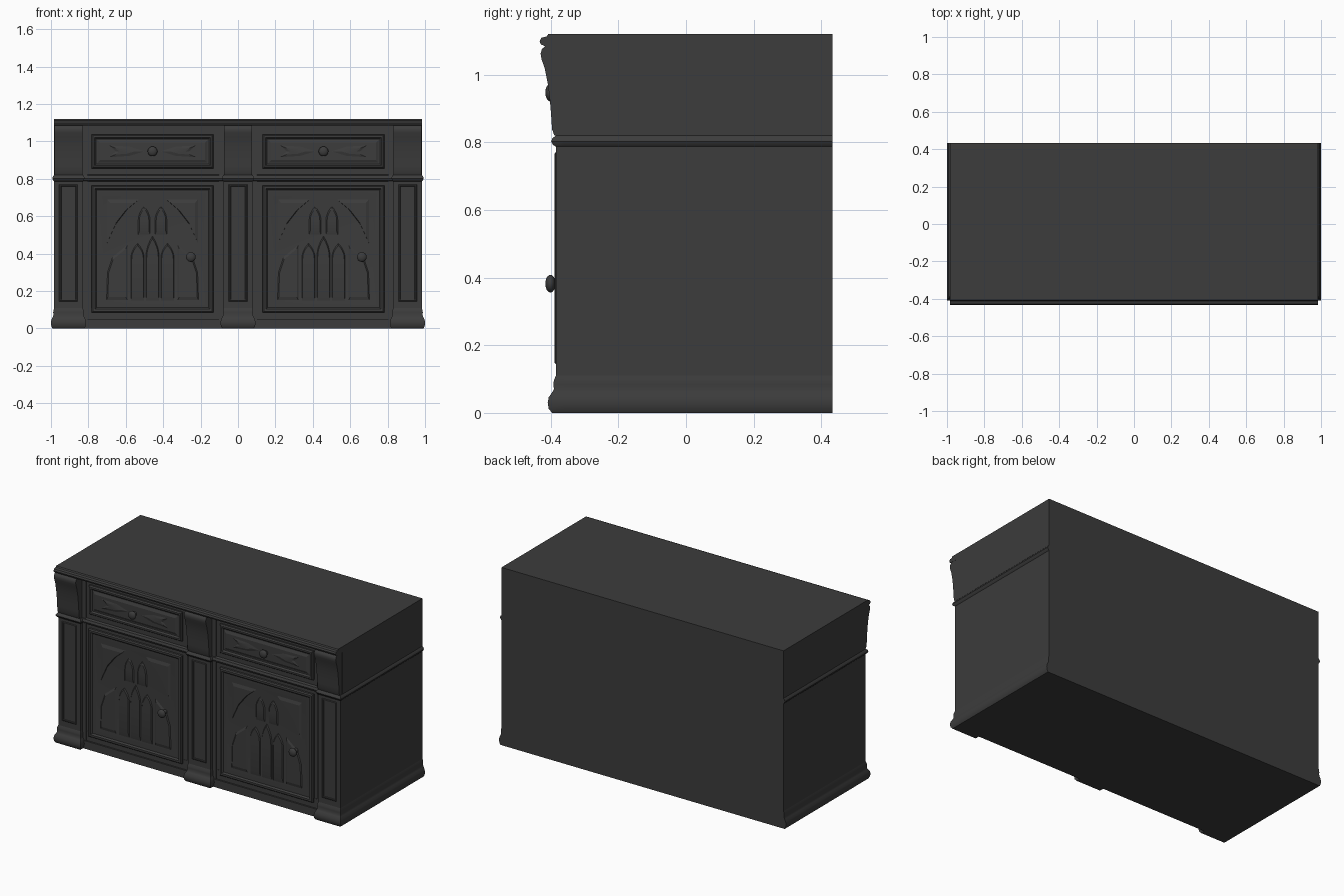
import bpy, bmesh, math
from mathutils import Matrix

cube = bpy.data.objects.get("Cube")
if cube:
    bpy.data.objects.remove(cube, do_unlink=True)

wood = bpy.data.materials.new("dark charcoal wood")
wood.use_nodes = True
COLOUR = (0.045, 0.045, 0.045, 1)
wood.diffuse_color = COLOUR
bsdf = wood.node_tree.nodes["Principled BSDF"]
bsdf.inputs["Base Color"].default_value = COLOUR
bsdf.inputs["Roughness"].default_value = 0.8

SIDE, BACK, FACE, PILASTER, TOP = 0.983, 0.433, -0.357, -0.385, 1.12


def finish(name, bm, angle=35):
    bmesh.ops.recalc_face_normals(bm, faces=bm.faces)
    mesh = bpy.data.meshes.new(name)
    bm.to_mesh(mesh)
    bm.free()
    obj = bpy.data.objects.new(name, mesh)
    bpy.context.collection.objects.link(obj)
    mesh.materials.append(wood)
    bpy.ops.object.select_all(action='DESELECT')
    obj.select_set(True)
    bpy.context.view_layer.objects.active = obj
    bpy.ops.object.shade_smooth_by_angle(angle=math.radians(angle))
    return obj


def loft(name, rings, angle=35):
    """Skin a list of equal-length point rings and cap both ends."""
    bm = bmesh.new()
    rows = [[bm.verts.new(p) for p in ring] for ring in rings]
    n = len(rows[0])
    for a, b in zip(rows, rows[1:]):
        for i in range(n):
            bm.faces.new((a[i], a[(i + 1) % n], b[(i + 1) % n], b[i]))
    bm.faces.new(rows[0])
    bm.faces.new(rows[-1])
    return finish(name, bm, angle)


def flat_rect(x0, x1, y0, y1, z):
    return [(x0, y0, z), (x1, y0, z), (x1, y1, z), (x0, y1, z)]


def box(name, x0, x1, y0, y1, z0, z1):
    return loft(name, [flat_rect(x0, x1, y0, y1, z) for z in (z0, z1)])


def extrude_x(name, profile, x0, x1):
    """Run a (y, z) profile from x0 to x1."""
    return loft(name, [[(x, y, z) for y, z in profile] for x in (x0, x1)])


def framed(name, x0, x1, z0, z1, steps):
    """Rectangular panel on the front: steps are (inset, y) pairs."""
    return loft(name, [[(x0 + d, y, z0 + d), (x1 - d, y, z0 + d),
                        (x1 - d, y, z1 - d), (x0 + d, y, z1 - d)]
                       for d, y in steps], 20)


def carved(name, outline, y0, y1, shrink=0.75):
    """Shallow carved plate with sloping edges from an (x, z) outline."""
    cx = sum(p[0] for p in outline) / len(outline)
    cz = sum(p[1] for p in outline) / len(outline)
    return loft(name, [[(cx + (x - cx) * s, y, cz + (z - cz) * s)
                        for x, z in outline] for s, y in ((1, y0), (shrink, y1))], 15)


def lancet(cx, half, z0, spring, tip, n=5):
    """Outline of a pointed arch."""
    right = [(cx + half * math.cos(t * math.pi / 2 / n) ** 0.9,
              spring + (tip - spring) * (t / n) ** 0.85) for t in range(n)]
    left = [(2 * cx - x, z) for x, z in reversed(right)]
    return [(cx + half, z0)] + right + [(cx, tip)] + left + [(cx - half, z0)]


def knob(name, x, z):
    bm = bmesh.new()
    bmesh.ops.create_uvsphere(bm, u_segments=20, v_segments=12, radius=1,
                              matrix=Matrix.Translation((x, -0.401, z))
                              @ Matrix.Diagonal((0.026, 0.015, 0.026, 1)))
    bmesh.ops.create_cone(bm, cap_ends=True, segments=16, radius1=0.014, radius2=0.011,
                          depth=0.04, matrix=Matrix.Translation((x, -0.378, z))
                          @ Matrix.Rotation(math.pi / 2, 4, 'X'))
    return finish(name, bm)


# Carcass, with side mouldings that die into the flat back
box("carcass", -SIDE, SIDE, FACE, BACK, 0, TOP - 0.002)
base_steps = [(0.008, 0), (0.015, 0.012), (0.017, 0.03), (0.015, 0.046), (0.008, 0.06),
              (0.004, 0.07), (0.005, 0.085), (0.004, 0.096), (0, 0.11)]
loft("side_base_moulding", [flat_rect(-SIDE - d, SIDE + d, FACE - 0.002, BACK, z)
                            for d, z in base_steps])
band_steps = [(0, 0.787), (0.006, 0.793), (0.010, 0.803), (0.007, 0.812), (0, 0.82)]
loft("side_waist_moulding", [flat_rect(-SIDE - d, SIDE + d, FACE - 0.002, BACK, z)
                             for d, z in band_steps])

# Top slab with a rounded front nose
extrude_x("top_slab", [(BACK, TOP), (-0.407, TOP), (-0.412, 1.113), (-0.428, 1.109),
                       (-0.433, 1.099), (-0.429, 1.089), (-0.415, 1.084), (BACK, 1.084)],
          -SIDE, SIDE)

# Front rails
box("baseboard", -SIDE, SIDE, FACE - 0.012, FACE, 0, 0.05)
extrude_x("waist_rail", [(FACE, 0.785), (FACE - 0.014, 0.79), (FACE - 0.02, 0.803),
                         (FACE - 0.014, 0.817), (FACE, 0.822)], -SIDE, SIDE)
box("top_rail", -SIDE, SIDE, FACE - 0.008, FACE, 1.06, 1.086)

# Three pilasters: plinth, sunk-panel shaft, waist collar and scrolled bracket
bracket = [(FACE, 0.82), (-0.389, 0.82), (-0.396, 0.838), (-0.398, 0.87), (-0.402, 0.92),
           (-0.408, 0.97), (-0.418, 1.02), (-0.427, 1.045), (-0.430, 1.062),
           (-0.426, 1.076), (-0.414, 1.086), (FACE, 1.086)]
for side, x0, x1 in (("right", -SIDE, -0.83), ("centre", -0.0765, 0.0765), ("left", 0.83, SIDE)):
    box(side + "_pilaster_backing", max(x0 - 0.025, -SIDE), min(x1 + 0.025, SIDE),
        FACE - 0.008, FACE, 0.04, 1.086)
    framed(side + "_pilaster_shaft", x0, x1, 0.06, 0.80,
           [(0, FACE), (0, PILASTER)])
    loft(side + "_plinth", [flat_rect(x0 - d, x1 + d, PILASTER - d * 1.4, FACE, z)
                            for d, z in base_steps])
    loft(side + "_waist_collar", [flat_rect(x0 - d, x1 + d, PILASTER - d * 1.4, FACE, z)
                                  for d, z in band_steps])
    extrude_x(side + "_bracket", bracket, x0 + 0.001, x1 - 0.001)
    # raised border with a fielded centre
    framed(side + "_shaft_panel", x0 + 0.027, x1 - 0.027, 0.145, 0.77,
           [(0, FACE), (0, PILASTER - 0.001), (0.004, PILASTER - 0.004),
            (0.009, PILASTER - 0.004), (0.016, PILASTER + 0.009),
            (0.024, PILASTER + 0.009), (0.034, PILASTER + 0.003)])

# Two matching bays, each with a drawer above a carved door
PANEL = -0.362
for side, cx in (("right", -0.457), ("left", 0.457)):
    x0, x1 = cx - 0.325, cx + 0.325

    # Drawer front with a fielded face and a shallow carved spray
    framed(side + "_drawer", x0, x1, 0.856, 1.038,
           [(0, FACE), (0, -0.368), (0.006, -0.376), (0.016, -0.376), (0.024, -0.367),
            (0.030, -0.367), (0.045, -0.374)])
    for s in (-1, 1):
        carved(side + "_drawer_spray",
               [(cx + s * 0.03, 0.947), (cx + s * 0.12, 0.975), (cx + s * 0.24, 0.982),
                (cx + s * 0.20, 0.947), (cx + s * 0.24, 0.912), (cx + s * 0.12, 0.92)],
               -0.373, -0.378, 0.5)
    knob(side + "_drawer_knob", cx, 0.947)

    # Door frame around a sunk panel
    framed(side + "_door", x0, x1, 0.085, 0.765,
           [(0, FACE), (0, -0.370), (0.006, -0.377), (0.018, -0.377), (0.026, -0.368),
            (0.036, -0.368), (0.060, PANEL - 0.003)])

    # Pointed-arch carving
    for off in (-0.08, 0, 0.08):
        carved(side + "_door_lancet",
               lancet(cx + off, 0.038, 0.135, 0.37, 0.46 if off else 0.50),
               PANEL, PANEL - 0.009, 0.82)
    for s in (-1, 1):
        carved(side + "_door_upper_light", lancet(cx + s * 0.045, 0.036, 0.49, 0.57, 0.66),
               PANEL, PANEL - 0.008, 0.7)
        carved(side + "_door_outer_light",
               [(cx + s * 0.13, 0.14), (cx + s * 0.25, 0.14), (cx + s * 0.245, 0.30),
                (cx + s * 0.215, 0.39), (cx + s * 0.13, 0.46)],
               PANEL, PANEL - 0.008, 0.8)
        carved(side + "_door_spandrel",
               [(cx + s * 0.06, 0.70), (cx + s * 0.25, 0.70), (cx + s * 0.25, 0.44),
                (cx + s * 0.20, 0.55), (cx + s * 0.13, 0.64)],
               PANEL, PANEL - 0.009, 0.7)
    knob(side + "_door_knob", cx + 0.205, 0.382)
